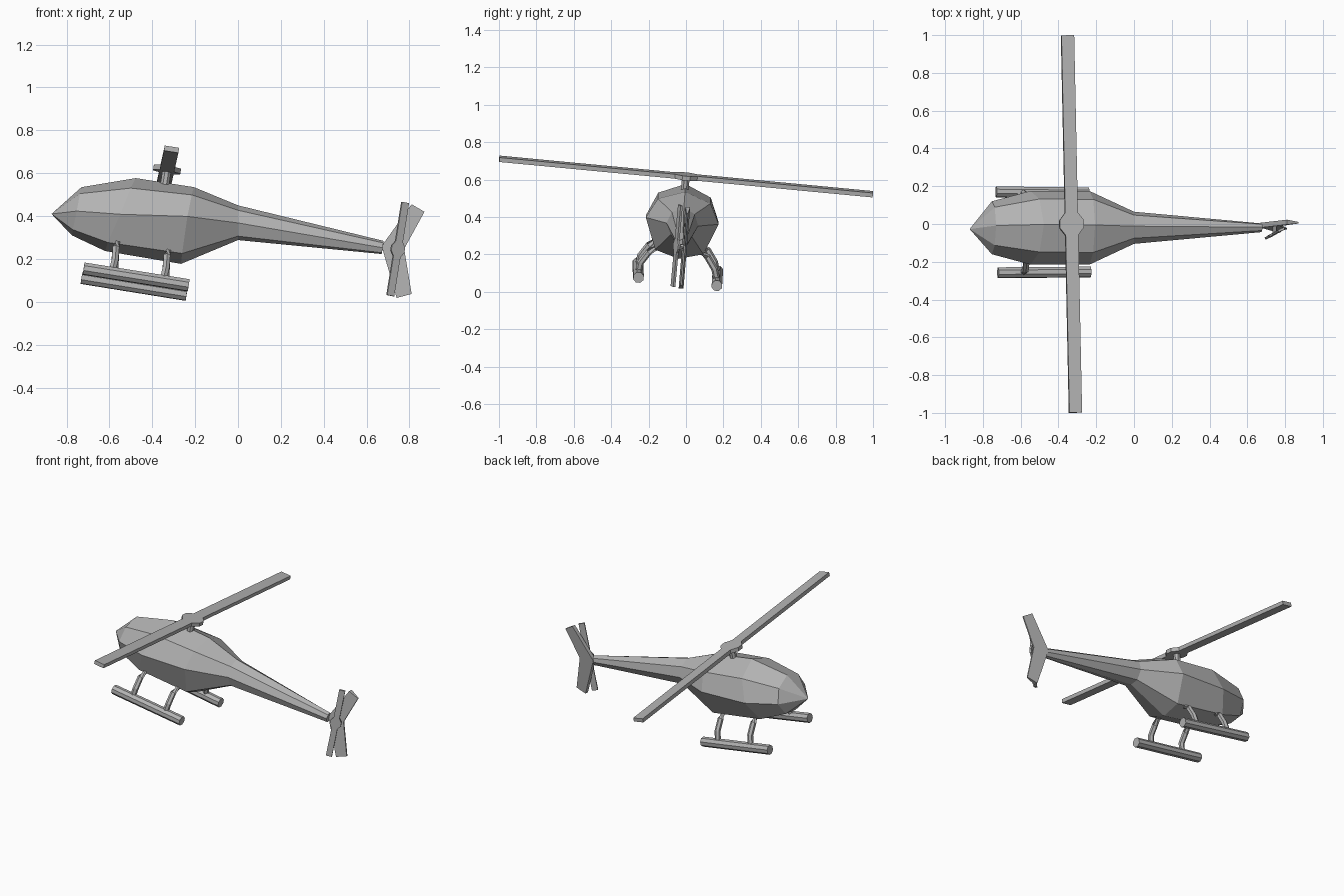
import bpy, bmesh, math
from mathutils import Vector, Matrix

cube = bpy.data.objects.get("Cube")
if cube:
    bpy.data.objects.remove(cube)

grey = bpy.data.materials.new("plain_grey")
grey.use_nodes = True
grey.diffuse_color = (0.45, 0.45, 0.45, 1)
grey.node_tree.nodes["Principled BSDF"].inputs["Base Color"].default_value = (0.45, 0.45, 0.45, 1)

# Banked flight attitude shared by the rotor and fins
along = Vector((1, 0.02, -0.16)).normalized()
across = Vector((-0.021, 1, -0.095)).normalized()
up = along.cross(across).normalized()


def finish(name, bm):
    bmesh.ops.remove_doubles(bm, verts=bm.verts, dist=1e-5)
    bmesh.ops.recalc_face_normals(bm, faces=bm.faces)
    mesh = bpy.data.meshes.new(name)
    bm.to_mesh(mesh)
    bm.free()
    mesh.materials.append(grey)
    obj = bpy.data.objects.new(name, mesh)
    bpy.context.scene.collection.objects.link(obj)
    return obj


def loft(name, rings):
    """Skin a list of equal-sized point rings and cap the ends."""
    bm = bmesh.new()
    loops = [[bm.verts.new(p) for p in ring] for ring in rings]
    n = len(loops[0])
    for a, b in zip(loops, loops[1:]):
        for i in range(n):
            j = (i + 1) % n
            bm.faces.new((a[i], a[j], b[j], b[i]))
    bm.faces.new(loops[0])
    bm.faces.new(loops[-1])
    return finish(name, bm)


def tube(name, points, radius, sides):
    """Faceted tube along a short path."""
    pts = [Vector(p) for p in points]
    rings = []
    for i, p in enumerate(pts):
        d = (pts[min(i + 1, len(pts) - 1)] - pts[max(i - 1, 0)]).normalized()
        u = d.cross(across if abs(d.dot(across)) < 0.8 else along).normalized()
        v = d.cross(u)
        ring = []
        for k in range(sides):
            t = math.tau * (k + 0.5) / sides
            ring.append(p + radius * (u * math.cos(t) + v * math.sin(t)))
        rings.append(ring)
    return loft(name, rings)


def plate(name, outline, origin, u, v, thickness):
    """Flat outline in the u/v plane, extruded both ways."""
    w = u.cross(v).normalized() * thickness / 2
    flat = [origin + u * a + v * b for a, b in outline]
    return loft(name, [[p - w for p in flat], [p + w for p in flat]])


def blade_outline(half_len, half_w, hub_w, hub_l):
    """Two-bladed rotor plan with a faceted hub in the middle."""
    side = [(half_w, -half_len), (half_w, -hub_l), (hub_w, -hub_l * 0.35),
            (hub_w, hub_l * 0.35), (half_w, hub_l), (half_w, half_len)]
    return side + [(-a, -b) for a, b in side]


# Fuselage and tail boom: eight-sided sections
half = [(0, 1), (0.72, 0.68), (1, 0), (0.66, -0.82), (0, -1)]
section = half + [(-a, b) for a, b in half[3:0:-1]]
# x top, x bottom, z top, z middle, z bottom, half width
stations = [(-0.73, -0.775, 0.535, 0.41, 0.31, 0.14),
            (-0.477, -0.62, 0.577, 0.39, 0.237, 0.195),
            (-0.206, -0.266, 0.535, 0.38, 0.177, 0.195),
            (0, 0, 0.45, 0.36, 0.288, 0.085),
            (0.68, 0.67, 0.284, 0.25, 0.223, 0.023)]
rings = [[Vector((-0.87, -0.027, 0.41))] * len(section)]
for xt, xb, zt, zm, zb, w in stations:
    ring = []
    for a, b in section:
        dz = b * (zt - zm if b > 0 else zm - zb)
        x = (xt + xb) / 2 + b * (xt - xb) / 2
        ring.append(Vector((x, -0.02 + a * w + dz * 0.095, zm + dz - a * w * 0.095)))
    rings.append(ring)
bm = bmesh.new()
nose = bm.verts.new(rings[0][0])
loops = [[bm.verts.new(p) for p in r] for r in rings[1:]]
for i in range(8):
    j = (i + 1) % 8
    bm.faces.new((nose, loops[0][i], loops[0][j]))
    for a, b in zip(loops, loops[1:]):
        bm.faces.new((a[i], a[j], b[j], b[i]))
bm.faces.new(loops[-1])
finish("fuselage", bm)

# Main rotor and mast
hub = Vector((-0.331, 0, 0.617))
plate("main_rotor", blade_outline(1.003, 0.034, 0.064, 0.06), hub, along, across, 0.024)
tube("rotor_mast", [hub - up * 0.09, hub], 0.022, 8)

# Tail fin: swept upper and lower lobes, thinner at the trailing edge
fin = [(0.67, 0.26), (0.81, 0.455), (0.87, 0.42), (0.775, 0.247), (0.81, 0.037), (0.74, 0.018)]


def fin_side(s):
    return [Vector((x, -0.008 + 0.083 * (z - 0.24) + s * (0.013 if i in (0, 1, 5) else 0.004), z))
            for i, (x, z) in enumerate(fin)]


loft("tail_fin", [fin_side(-1), fin_side(1)])

# Tail rotor and its shaft
tail_hub = Vector((0.745, -0.05, 0.246))
span = Vector((0.07, 0.04, 0.438)).normalized()
chord = Vector((0.9, 0.4, -0.16))
chord = (chord - span * chord.dot(span)).normalized()
plate("tail_rotor", blade_outline(0.221, 0.018, 0.034, 0.035), tail_hub, chord, span, 0.012)
tube("tail_rotor_shaft", [tail_hub, tail_hub + Vector((0, 0.045, -0.004))], 0.012, 6)

# Landing skids and curved struts on each side
skids = {"right": ((-0.72, -0.258, 0.155), (-0.23, -0.254, 0.077)),
         "left": ((-0.73, 0.17, 0.112), (-0.24, 0.165, 0.033))}
bends = {"right": [(0.01, -0.13, 0.285), (0, -0.2, 0.25), (-0.004, -0.243, 0.195), (-0.02, -0.258, 0.13)],
         "left": [(0.01, 0.06, 0.265), (0, 0.115, 0.225), (-0.004, 0.153, 0.16), (-0.02, 0.168, 0.09)]}
for side in skids:
    tube(side + "_skid", skids[side], 0.03, 8)
    for place, x, drop in (("front", -0.57, 0), ("rear", -0.332, 0.038)):
        path = [(x + a, y, z - drop) for a, y, z in bends[side]]
        tube(side + "_" + place + "_strut", path, 0.018, 6)
